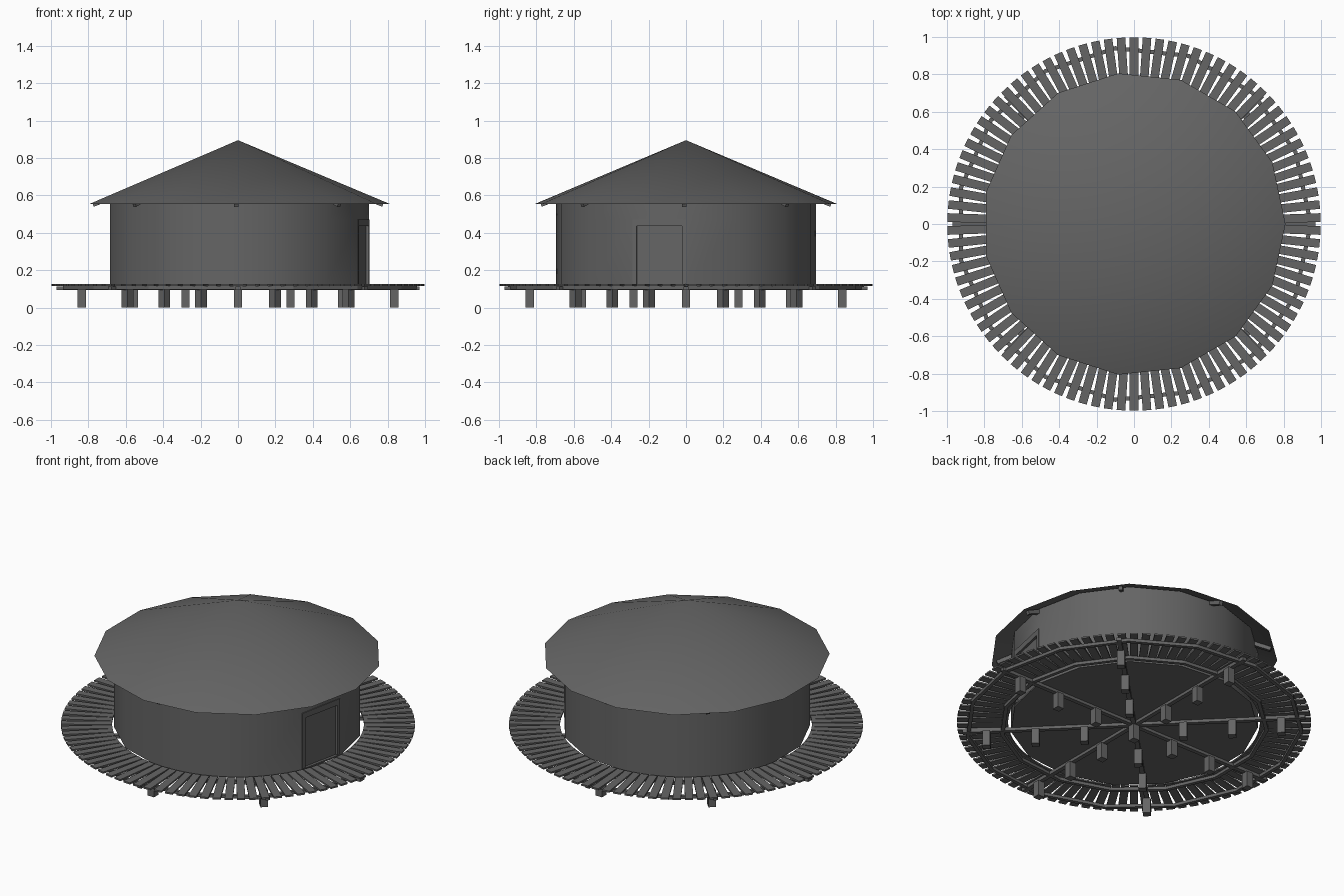
import bpy, bmesh
from math import sin, cos, pi, radians, atan2, hypot
from mathutils import Matrix, Vector

cube = bpy.data.objects.get("Cube")
if cube:
    bpy.data.objects.remove(cube, do_unlink=True)

GREY = (0.13, 0.13, 0.13, 1)
mat = bpy.data.materials.new("dark_grey")
mat.use_nodes = True
mat.diffuse_color = GREY
mat.node_tree.nodes["Principled BSDF"].inputs["Base Color"].default_value = GREY

SIDES = 15
STEP = 2 * pi / SIDES
WALL_R, EAVE_R, EAVE_Z, APEX_Z = 0.70, 0.81, 0.555, 0.895
DECK_Z = 0.125


def finish(name, bm, smooth=False):
    mesh = bpy.data.meshes.new(name)
    bm.to_mesh(mesh)
    bm.free()
    mesh.materials.append(mat)
    for p in mesh.polygons:
        p.use_smooth = smooth
    obj = bpy.data.objects.new(name, mesh)
    bpy.context.collection.objects.link(obj)
    return obj


def box(bm, angle, r, t, z):
    """Box given by radial, tangential and height ranges, turned to an angle."""
    mid = Vector([(a + b) / 2 for a, b in (r, t, z)])
    size = Vector([b - a for a, b in (r, t, z)])
    m = Matrix.Rotation(angle, 4, 'Z') @ Matrix.Translation(mid) @ Matrix.Diagonal((*size, 1))
    bmesh.ops.create_cube(bm, size=1, matrix=m)


def ring(bm, radius, z):
    return [bm.verts.new((radius * cos(i * STEP), radius * sin(i * STEP), z))
            for i in range(SIDES)]


def bridge(bm, low, high, skip=None):
    for i in range(SIDES):
        j = (i + 1) % SIDES
        if i != skip:
            bm.faces.new((low[i], low[j], high[j], high[i]))


# Roof: smooth cone
bm = bmesh.new()
eave = ring(bm, EAVE_R, EAVE_Z)
apex = bm.verts.new((0, 0, APEX_Z))
for i in range(SIDES):
    bm.faces.new((eave[i], eave[(i + 1) % SIDES], apex))
finish("roof", bm, True)

# Wall: faceted cylinder, one facet open for the door
DOOR_TOP = 0.47
bm = bmesh.new()
rows = [ring(bm, WALL_R, z) for z in (DECK_Z - 0.005, DOOR_TOP, 0.598)]
bridge(bm, rows[0], rows[1], skip=SIDES - 1)
bridge(bm, rows[1], rows[2])
finish("wall", bm, True)

# Door and its frame, filling the open facet
half = WALL_R * sin(STEP / 2)
face = WALL_R * cos(STEP / 2)
inner = half - 0.022
bm = bmesh.new()
for s in ((-half, -inner), (inner, half)):
    box(bm, -STEP / 2, (face - 0.03, face + 0.004), s, (DECK_Z, DOOR_TOP))
box(bm, -STEP / 2, (face - 0.03, face + 0.004), (-inner, inner), (DOOR_TOP - 0.035, DOOR_TOP))
finish("door_frame", bm)
bm = bmesh.new()
box(bm, -STEP / 2, (face - 0.025, face - 0.01), (-inner, inner), (DECK_Z, DOOR_TOP - 0.035))
finish("door", bm)

# Floor inside the wall
bm = bmesh.new()
low, high = ring(bm, WALL_R, 0.112), ring(bm, WALL_R, DECK_Z - 0.004)
bridge(bm, low, high)
bm.faces.new(high)
bm.faces.new(low[::-1])
finish("floor", bm)

# Rafters following the roof slope
slope = atan2(APEX_Z - EAVE_Z, EAVE_R)
length = hypot(APEX_Z - EAVE_Z, EAVE_R)
bm = bmesh.new()
for k in range(8):
    start = len(bm.verts)
    box(bm, 0, (0.03, length - 0.03), (-0.011, 0.011), (-0.03, -0.007))
    bm.verts.ensure_lookup_table()
    m = (Matrix.Rotation(k * pi / 4 - radians(0.7), 4, 'Z')
         @ Matrix.Translation((0, 0, APEX_Z)) @ Matrix.Rotation(slope, 4, 'Y'))
    bmesh.ops.transform(bm, matrix=m, verts=bm.verts[start:])
finish("rafters", bm)

# Walkway planks
PLANKS = 90
bm = bmesh.new()
for k in range(PLANKS):
    box(bm, (k + 0.5) * 2 * pi / PLANKS, (0.71, 0.998), (-0.023, 0.023), (0.115, DECK_Z))
finish("deck_planks", bm)

# Ring joists under the planks
for name, r in (("inner_joist", 0.75), ("outer_joist", 0.945)):
    bm = bmesh.new()
    loops = [ring(bm, r + dr, z) for dr, z in
             ((-0.011, 0.097), (0.011, 0.097), (0.011, 0.115), (-0.011, 0.115))]
    for i in range(4):
        bridge(bm, loops[i - 1], loops[i])
    bmesh.ops.recalc_face_normals(bm, faces=bm.faces)
    finish(name, bm)

# Radial beams and posts
beams, posts = bmesh.new(), bmesh.new()
for k in range(8):
    a = k * pi / 4
    box(beams, a, (0, 0.97), (-0.013, 0.013), (0.094, 0.114))
    for r in (0.28, 0.557, 0.835):
        box(posts, a, (r - 0.022, r + 0.022), (-0.022, 0.022), (0, 0.096))
box(posts, 0, (-0.022, 0.022), (-0.022, 0.022), (0, 0.096))
finish("floor_beams", beams)
finish("posts", posts)
